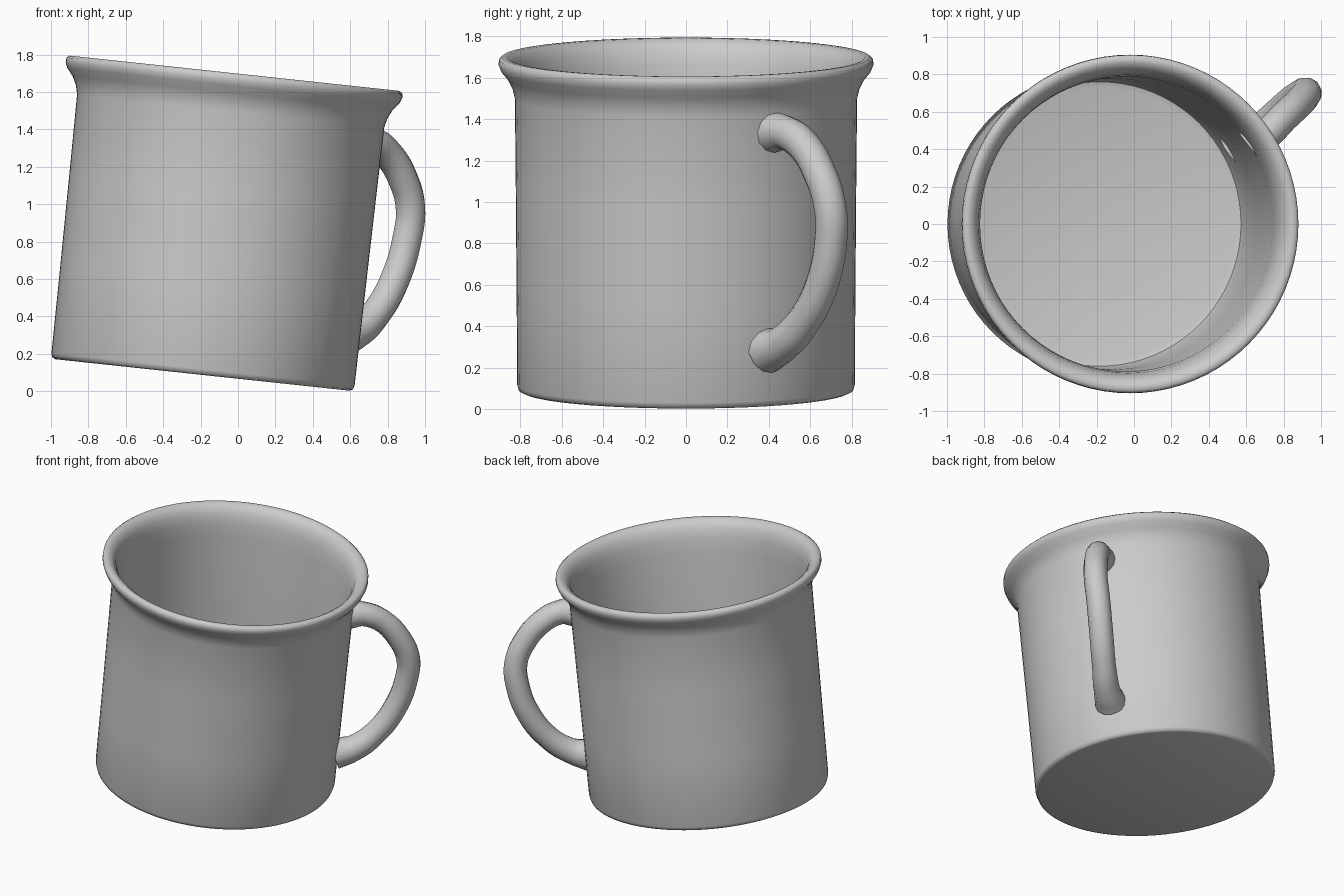
import bpy, bmesh, math
from mathutils import Matrix

if "Cube" in bpy.data.objects:
    bpy.data.objects.remove(bpy.data.objects["Cube"])

TILT = math.radians(6.1)


def lathe(name, profile, steps=80):
    """Revolve a (radius, height) profile around z."""
    bm = bmesh.new()
    verts = [bm.verts.new((r, 0, h)) for r, h in profile]
    edges = [bm.edges.new(pair) for pair in zip(verts, verts[1:])]
    bmesh.ops.spin(bm, geom=verts + edges, cent=(0, 0, 0), axis=(0, 0, 1),
                   angle=math.tau, steps=steps, use_duplicate=False)
    bmesh.ops.remove_doubles(bm, verts=bm.verts, dist=1e-4)
    bmesh.ops.recalc_face_normals(bm, faces=bm.faces)
    mesh = bpy.data.meshes.new(name)
    bm.to_mesh(mesh)
    bm.free()
    obj = bpy.data.objects.new(name, mesh)
    bpy.context.collection.objects.link(obj)
    return obj


def smooth(obj, degrees):
    bpy.ops.object.select_all(action='DESELECT')
    obj.select_set(True)
    bpy.context.view_layer.objects.active = obj
    bpy.ops.object.shade_smooth_by_angle(angle=math.radians(degrees))


# Cup body: underside, outer wall, flared rolled rim, inner wall, inner floor
body = lathe("cup_body", [
    (0, 0), (0.79, 0), (0.808, 0.008), (0.815, 0.03), (0.818, 0.5),
    (0.822, 1.0), (0.826, 1.42), (0.838, 1.47), (0.86, 1.515),
    (0.893, 1.555), (0.905, 1.585), (0.903, 1.61), (0.888, 1.622),
    (0.862, 1.62), (0.835, 1.60), (0.812, 1.565), (0.797, 1.50),
    (0.788, 1.40), (0.778, 0.7), (0.772, 0.10), (0.76, 0.06), (0.73, 0.05),
    (0, 0.05)])
body.matrix_world = (Matrix.Translation((-0.19, 0, 0.087))
                     @ Matrix.Rotation(TILT, 4, 'Y'))
smooth(body, 50)

# Handle: round tube along a bowed path, a little thicker where it meets the cup
path = [(0.62, 0.41, 1.335, 1.25), (0.71, 0.48, 1.335, 1.03),
        (0.80, 0.57, 1.27, 1.0), (0.88, 0.645, 1.14, 1.0),
        (0.922, 0.695, 0.98, 1.0), (0.905, 0.70, 0.82, 1.0),
        (0.84, 0.655, 0.60, 1.0), (0.74, 0.565, 0.42, 1.0),
        (0.63, 0.465, 0.315, 1.1), (0.53, 0.39, 0.28, 1.35)]
curve = bpy.data.curves.new("handle", 'CURVE')
curve.dimensions = '3D'
curve.bevel_depth = 0.081
curve.bevel_resolution = 4
curve.resolution_u = 5
curve.use_fill_caps = True
spline = curve.splines.new('BEZIER')
spline.bezier_points.add(len(path) - 1)
for point, (x, y, z, radius) in zip(spline.bezier_points, path):
    point.co = (x, y, z)
    point.radius = radius
    point.handle_left_type = point.handle_right_type = 'AUTO'
handle = bpy.data.objects.new("handle", curve)
bpy.context.collection.objects.link(handle)
bpy.ops.object.select_all(action='DESELECT')
handle.select_set(True)
bpy.context.view_layer.objects.active = handle
bpy.ops.object.convert(target='MESH')
smooth(bpy.context.view_layer.objects.active, 50)
